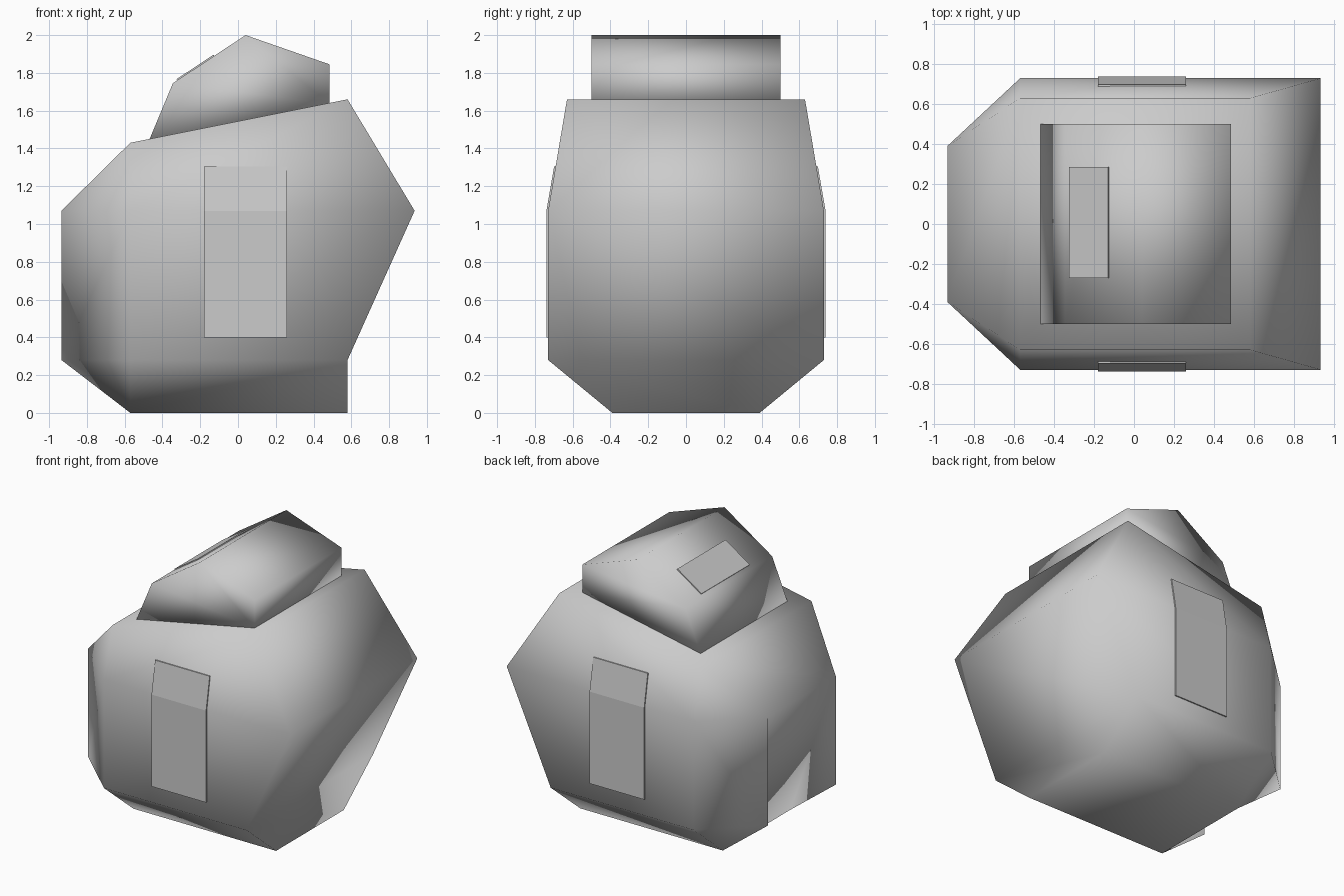
import bpy, bmesh

if "Cube" in bpy.data.objects:
    bpy.data.objects.remove(bpy.data.objects["Cube"])

grey = bpy.data.materials.new("stone grey")
grey.diffuse_color = (0.6, 0.6, 0.6, 1)
grey.use_nodes = True
grey.node_tree.nodes["Principled BSDF"].inputs["Base Color"].default_value = grey.diffuse_color


def make_object(name, verts, faces, smooth=True):
    """Build a mesh object with consistent outward normals."""
    bm = bmesh.new()
    vs = [bm.verts.new(v) for v in verts]
    for f in faces:
        bm.faces.new([vs[i] for i in f])
    bmesh.ops.recalc_face_normals(bm, faces=bm.faces)
    for f in bm.faces:
        f.smooth = smooth
    mesh = bpy.data.meshes.new(name)
    bm.to_mesh(mesh)
    bm.free()
    mesh.materials.append(grey)
    obj = bpy.data.objects.new(name, mesh)
    bpy.context.collection.objects.link(obj)
    return obj


# Body: half of the corner points, mirrored across y
half = [
    (-0.57, 0.39, 0.0),    # 0 bottom left
    (0.58, 0.39, 0.0),     # 1 bottom right
    (-0.57, 0.73, 0.28),   # 2 lower left
    (0.58, 0.73, 0.28),    # 3 lower right
    (-0.935, 0.39, 0.28),  # 4 left corner, low
    (-0.57, 0.73, 1.07),   # 5 middle left
    (0.935, 0.73, 1.07),   # 6 middle right
    (-0.935, 0.39, 1.07),  # 7 left corner, high
    (-0.57, 0.63, 1.43),   # 8 top left
    (0.58, 0.63, 1.66),    # 9 top right
]
n = len(half)
body_verts = half + [(x, -y, z) for x, y, z in half]

# Faces on one side: chamfer, wall, upper wall, left corner pieces, inner fin
side = [(0, 1, 3, 2), (2, 3, 6, 5), (5, 6, 9, 8), (4, 2, 5, 7),
        (7, 5, 8), (0, 2, 4), (0, 4, 7)]
body_faces = side + [tuple(i + n for i in f) for f in side]

# Faces that span between the two sides: bottom, right, top and recessed left
for a, b in [(0, 1), (1, 3), (3, 6), (6, 9), (9, 8), (8, 7), (7, 0)]:
    body_faces.append((a, b, b + n, a + n))
make_object("body", body_verts, body_faces)

# Cap: angular profile extruded along y, seated on the sloped top
profile = [(-0.47, 1.445), (-0.345, 1.745), (0.04, 2.0), (0.485, 1.845), (0.485, 1.635)]
k = len(profile)
cap_verts = [(x, y, z) for y in (-0.5, 0.5) for x, z in profile]
cap_faces = [tuple(range(k)), tuple(range(k, 2 * k))]
cap_faces += [(i, (i + 1) % k, (i + 1) % k + k, i + k) for i in range(k)]
make_object("cap", cap_verts, cap_faces)


def plate(name, rows, inset):
    """Thin plate: rows of point pairs, thickened by the inset vector."""
    m = len(rows) * 2
    outer = [p for r in rows for p in r]
    inner = [tuple(a + b for a, b in zip(p, inset)) for p in outer]
    faces = []
    for i in range(0, m - 2, 2):
        faces += [(i, i + 1, i + 3, i + 2), (i + m, i + 1 + m, i + 3 + m, i + 2 + m)]
        faces += [(i, i + 2, i + 2 + m, i + m), (i + 1, i + 3, i + 3 + m, i + 1 + m)]
    faces += [(0, 1, 1 + m, m), (m - 2, m - 1, 2 * m - 1, 2 * m - 2)]
    make_object(name, outer + inner, faces, smooth=False)


# Bent side plates on the front and back walls
for name, s in (("front_plate", -1), ("back_plate", 1)):
    rows = [[(x, s * y, z) for x in (-0.18, 0.26)]
            for y, z in ((0.739, 0.4), (0.739, 1.07), (0.698, 1.305))]
    plate(name, rows, (0, -s * 0.009, 0))

# Plate on the sloped face of the cap
rows = [[(x, y, z) for y in (-0.27, 0.285)] for x, z in ((-0.325, 1.767), (-0.13, 1.896))]
plate("cap_plate", rows, (0.005, 0, -0.007))
